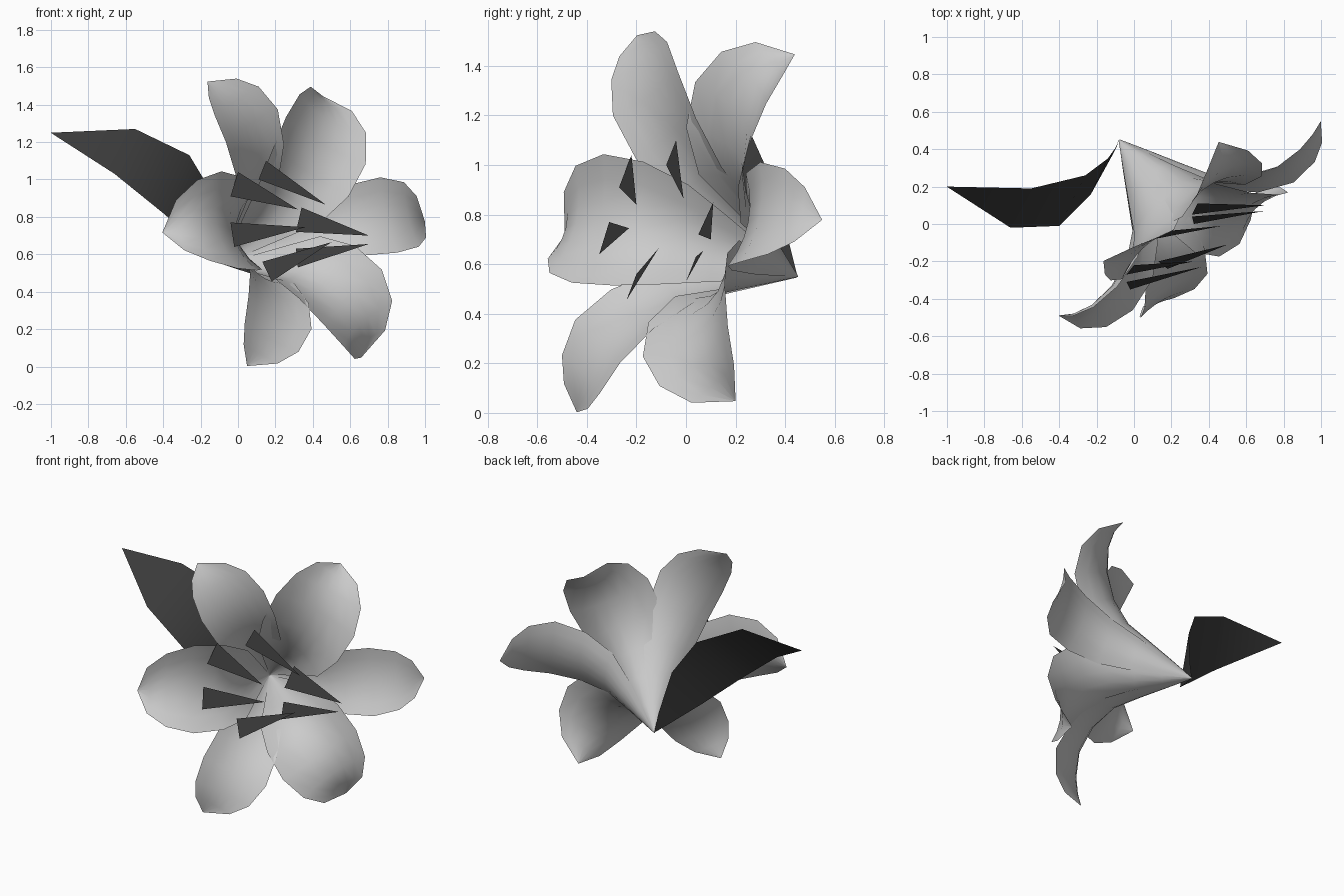
import bpy, math
from mathutils import Vector

if "Cube" in bpy.data.objects:
    bpy.data.objects.remove(bpy.data.objects["Cube"])

BASE = Vector((-0.08, 0.45, 0.55))            # pointed bottom of the flower
AXIS = Vector((0.56, -0.78, 0.28)).normalized()
U = Vector((0.81, 0.585, 0)).normalized()
V = AXIS.cross(U) * -1
if V.z < 0:
    V = -V


def material(name, grey):
    m = bpy.data.materials.new(name)
    m.diffuse_color = (grey, grey, grey, 1)
    m.use_nodes = True
    m.node_tree.nodes["Principled BSDF"].inputs["Base Color"].default_value = m.diffuse_color
    return m


PETAL = material("pale petal", 0.6)
DARK = material("dark leaf", 0.045)


def make(name, verts, faces, mat, smooth=False):
    me = bpy.data.meshes.new(name)
    me.from_pydata([tuple(v) for v in verts], [], faces)
    me.materials.append(mat)
    me.validate()
    for p in me.polygons:
        p.use_smooth = smooth
    ob = bpy.data.objects.new(name, me)
    bpy.context.collection.objects.link(ob)
    return ob


def grid_faces(rows, cols):
    return [(i * cols + j, i * cols + j + 1, (i + 1) * cols + j + 1, (i + 1) * cols + j)
            for i in range(rows - 1) for j in range(cols - 1)]


# Petal stations: radius, height along the axis, half width, cup depth
INNER = [(0.002, 0, .002, .4), (.09, .16, .075, .48), (.17, .31, .14, .48), (.25, .46, .21, .5),
         (.37, .57, .26, .4), (.52, .635, .27, .32), (.66, .64, .225, .3),
         (.76, .60, .14, .3), (.83, .53, .002, .3)]
OUTER = [(0.004, 0, .002, .4), (.095, .16, .06, .35), (.185, .32, .115, .33), (.28, .48, .16, .3),
         (.43, .61, .195, .24), (.6, .68, .21, .2), (.75, .68, .18, .16),
         (.85, .65, .115, .14), (.93, .60, .002, .12)]


def petal(name, stations, body, tip, tip_r, tip_h):
    n, cols = len(stations), 7
    k = tip_r / stations[-1][0]
    dh = tip_h - stations[-1][1]
    prof = [(r * (1 + (k - 1) * i / (n - 1)), h + dh * (i / (n - 1)) ** 2, w, c)
            for i, (r, h, w, c) in enumerate(stations)]
    verts = []
    for i, (r, h, w, c) in enumerate(prof):
        a = math.radians(body + (tip - body) * (i / (n - 1)) ** 4)   # tip bends sideways
        out = U * math.cos(a) + V * math.sin(a)
        side = V * math.cos(a) - U * math.sin(a)
        p, q = prof[max(i - 1, 0)], prof[min(i + 1, n - 1)]
        d = Vector((q[0] - p[0], q[1] - p[1])).normalized()
        normal = out * -d.y + AXIS * d.x       # towards the inside of the cup
        sway = (U * 0.02 + V * 0.022) * math.sin(math.pi * i / (n - 1))
        for j in range(cols):
            s = 2 * j / (cols - 1) - 1
            verts.append(BASE + sway + out * r + AXIS * h + side * (w * s)
                         + normal * (c * w * s * s))
    make(name, verts, grid_faces(n, cols), PETAL, True)


# Three broad inner petals and three narrower outer petals
for i, args in enumerate([(61, 61, .88, .56), (179, 180, .81, .596), (304, 304.5, .80, .47)]):
    petal(f"inner_petal_{i + 1}", INNER, *args)
for i, args in enumerate([(4, 4, .935, .594), (115, 119, .915, .73), (245, 241, .855, .613)]):
    petal(f"outer_petal_{i + 1}", OUTER, *args)

# Anthers: flat triangles (two wide corners, point)
ANTHERS = [((0, -.22, 1.04), (-.04, -.27, .91), (.32, -.20, .84)),
           ((.15, -.04, 1.10), (.11, -.08, 1.0), (.47, -.01, .865)),
           ((-.04, -.31, .77), (-.02, -.35, .64), (.36, -.23, .745)),
           ((.34, .11, .85), (.31, .05, .72), (.70, .10, .70)),
           ((.13, -.20, .56), (.18, -.24, .455), (.50, -.11, .665)),
           ((.31, .04, .63), (.32, 0, .53), (.70, .07, .655))]
for i, tri in enumerate(ANTHERS):
    make(f"anther_{i + 1}", tri, [(0, 1, 2)], DARK)

# Leaf: a strip between its upper and lower edge, pointed at both ends
upper = [(-.08, .45, .55), (-.09, .42, .67), (-.14, .35, .93), (-.26, .26, 1.13),
         (-.55, .19, 1.27), (-1, .2, 1.25)]
lower = [(-.08, .449, .549), (-.12, .36, .58), (-.23, .16, .67), (-.40, -.01, .82),
         (-.66, -.02, 1.03), (-1, .199, 1.249)]
leaf = [v for pair in zip(upper, lower) for v in pair]
make("leaf", leaf, grid_faces(6, 2), DARK, True)
